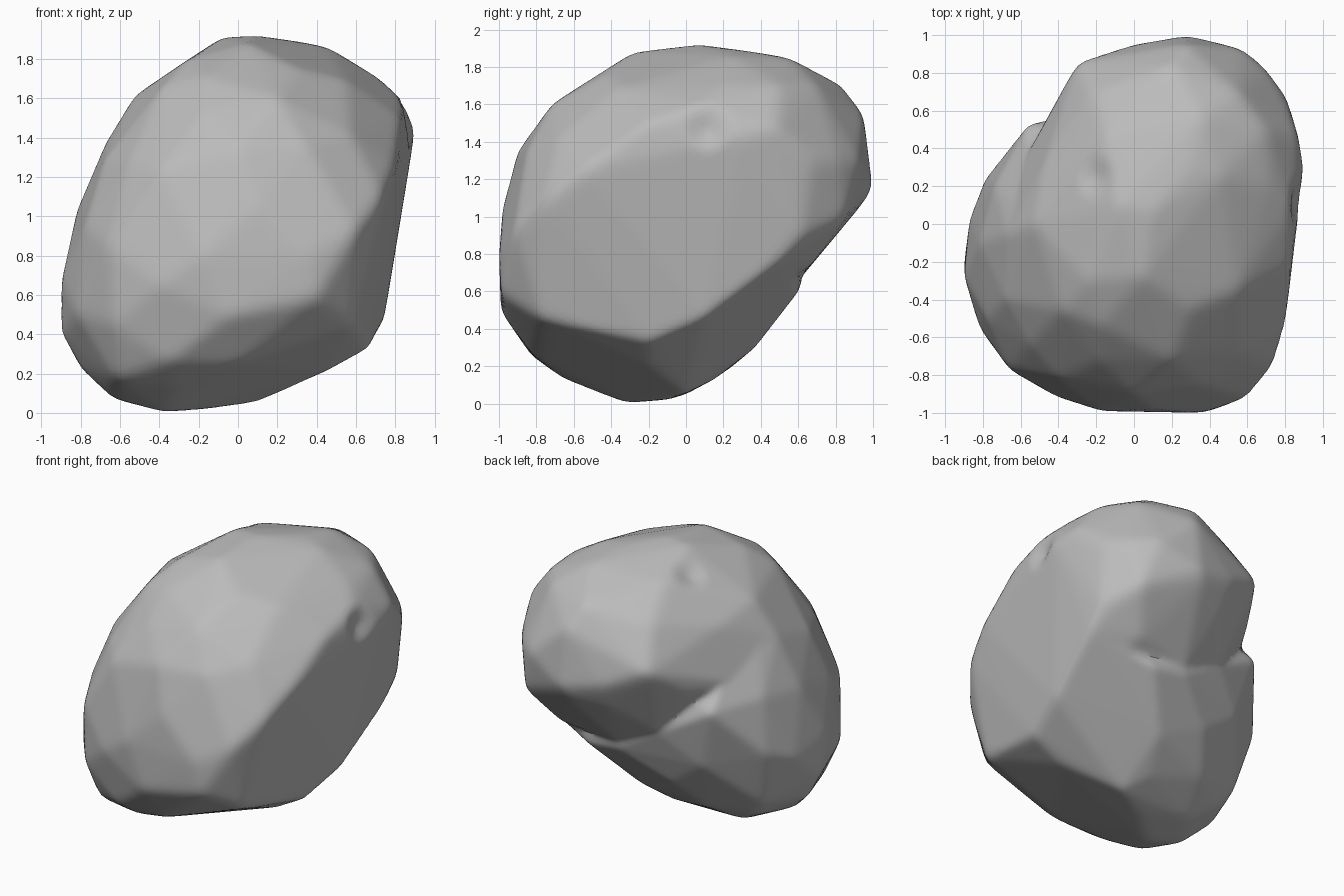
import bpy, bmesh
from mathutils import Vector
from mathutils.bvhtree import BVHTree

cube = bpy.data.objects.get("Cube")
if cube:
    bpy.data.objects.remove(cube, do_unlink=True)

# Corner points common to both lobes: front face, flat side and left shoulder
shared = [
    (-.18, -.54, 1.71), (-.18, -.72, 1.53), (.2, -.72, 1.6), (0, -.9, 1.35),
    (.35, -.85, 1.35), (-.4, -.82, 1.24), (.1, -.98, 1.05), (.36, -1, .8),
    (.4, -.99, .58), (-.18, -.99, .8), (-.4, -.92, .65), (.6, -.92, .92),
    (.74, -.75, 1.1), (.8, -.55, 1.25), (.83, -.2, 1.5), (.9, .3, 1.43),
    (.84, .08, 1.59), (.67, -.2, .33), (.58, -.77, .45), (.74, .1, .46),
    (.79, .5, .76), (-.53, 0, 1.61), (-.67, -.05, 1.38), (-.82, -.1, 1.03),
    (-.05, -.99, .49), (-.55, -.64, 1.28), (-.38, -.46, 1.66),
    (-.66, -.77, .85), (-.68, -.4, 1.28), (-.78, -.5, .95), (.57, -.68, 1.42),
]
# Upper lobe: crown and overhanging back
upper = [
    (.1, .07, 1.92), (-.08, .1, 1.91), (.3, .3, 1.89), (.46, .25, 1.86),
    (.05, -.28, 1.88), (.72, .2, 1.7), (.35, .56, 1.85), (.55, .7, 1.7),
    (.2, .84, 1.7), (.28, .95, 1.55), (.28, 1, 1.16), (.57, .93, 1.3),
    (.7, .82, 1.3), (.81, .67, 1.3), (.87, .48, 1.48), (-.02, .95, 1.22),
    (-.3, .86, 1.35), (-.22, .7, 1.62), (-.43, .6, 1.16), (-.48, .3, 1.53),
    (.25, .97, 1.1), (0, .87, 1.05), (.65, .85, .99), (.8, .62, .9),
    (.1, .62, .68), (.5, .66, .73), (-.2, .63, .84), (-.15, .45, 1.8),
    (.55, -.35, 1.69), (.3, -.45, 1.75), (-.25, -.3, 1.8), (.7, .5, 1.7),
]
# Lower lobe: base and bulge on the low side
lower = [
    (-.37, -.32, 0), (-.15, -.1, .02), (.1, 0, .055), (.45, -.2, .21),
    (0, .15, .13), (-.45, 0, .05), (-.6, .08, .15), (-.7, .15, .28),
    (-.35, .25, .2), (.1, .37, .3), (-.2, .45, .42), (.35, .61, .61),
    (.1, .62, .64), (-.2, .61, .82), (-.45, .47, .6), (-.56, .53, 1.02),
    (-.63, .4, .9), (-.74, .2, 1.05), (-.79, .24, .68), (-.87, .03, .6),
    (-.9, -.28, .67), (-.9, -.2, .4), (-.82, -.55, .5), (-.64, -.78, .45),
    (-.8, -.2, .22), (-.64, -.3, .07), (-.62, -.65, .17),
    (-.35, -.83, .26), (-.32, -.65, .13), (0, -.81, .25),
]
# Shallow chips: position, radius, depth
chips = [((-.2, .25, 1.8), .12, .03), ((.87, .12, 1.48), .13, .05)]


def hull_tree(points):
    bm = bmesh.new()
    for p in points:
        bm.verts.new(p)
    bmesh.ops.convex_hull(bm, input=bm.verts)
    tree = BVHTree.FromBMesh(bm)
    bm.free()
    return tree


# Shrink a dense ball onto the two merged lobes
centre = Vector((0, 0, .9))
lobes = [hull_tree(shared + upper), hull_tree(shared + lower)]
bm = bmesh.new()
bmesh.ops.create_icosphere(bm, subdivisions=6, radius=1)
for v in bm.verts:
    d = v.co.normalized()
    hits = [t.ray_cast(centre, d)[3] or 0 for t in lobes]
    v.co = centre + d * max(hits)

# Wear the edges down slightly
for _ in range(2):
    bmesh.ops.smooth_vert(bm, verts=bm.verts, factor=.5,
                          use_axis_x=True, use_axis_y=True, use_axis_z=True)

# Press in the chips
for pos, radius, depth in chips:
    for v in bm.verts:
        near = 1 - (v.co - Vector(pos)).length / radius
        if near > 0:
            v.co += (centre - v.co).normalized() * depth * near

mesh = bpy.data.meshes.new("boulder")
bm.to_mesh(mesh)
bm.free()
boulder = bpy.data.objects.new("boulder", mesh)
bpy.context.collection.objects.link(boulder)

# Plain grey stone
stone = bpy.data.materials.new("grey stone")
stone.use_nodes = True
colour = (.5, .5, .5, 1)
stone.diffuse_color = colour
stone.node_tree.nodes["Principled BSDF"].inputs["Base Color"].default_value = colour
mesh.materials.append(stone)

bpy.ops.object.select_all(action='DESELECT')
boulder.select_set(True)
bpy.context.view_layer.objects.active = boulder
bpy.ops.object.shade_smooth_by_angle(angle=.6)
